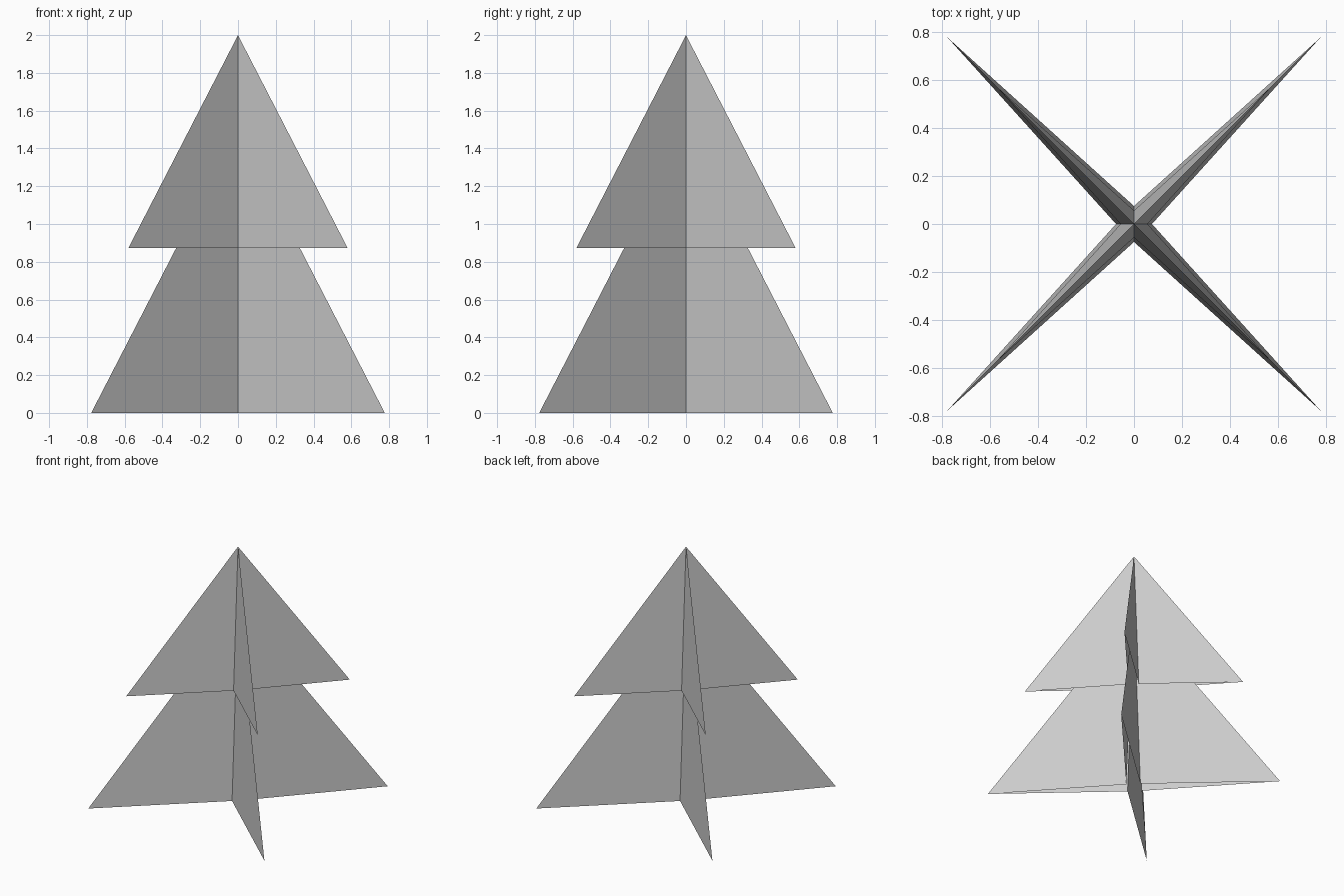
import bpy
import bmesh
from math import cos, sin, pi

if "Cube" in bpy.data.objects:
    bpy.data.objects.remove(bpy.data.objects["Cube"])


def star_tier(name, base_z, scale):
    """Open-bottomed four-pointed star pyramid with creased sides."""
    tip, waist, height = 1.1, 0.075, 1.51
    bm = bmesh.new()
    apex = bm.verts.new((0, 0, base_z + height * scale))
    ring = []
    for i in range(8):
        r = (tip if i % 2 else waist) * scale
        a = i * pi / 4
        ring.append(bm.verts.new((r * cos(a), r * sin(a), base_z)))
    for i in range(8):
        bm.faces.new((ring[i], ring[(i + 1) % 8], apex))
    mesh = bpy.data.meshes.new(name)
    bm.to_mesh(mesh)
    bm.free()
    obj = bpy.data.objects.new(name, mesh)
    bpy.context.collection.objects.link(obj)
    return obj


# Wide lower branches, and the same shape smaller on top
star_tier("lower_branches", 0.0, 1.0 * 0.777 / 0.7778)
star_tier("upper_branches", 0.873, 0.746)
